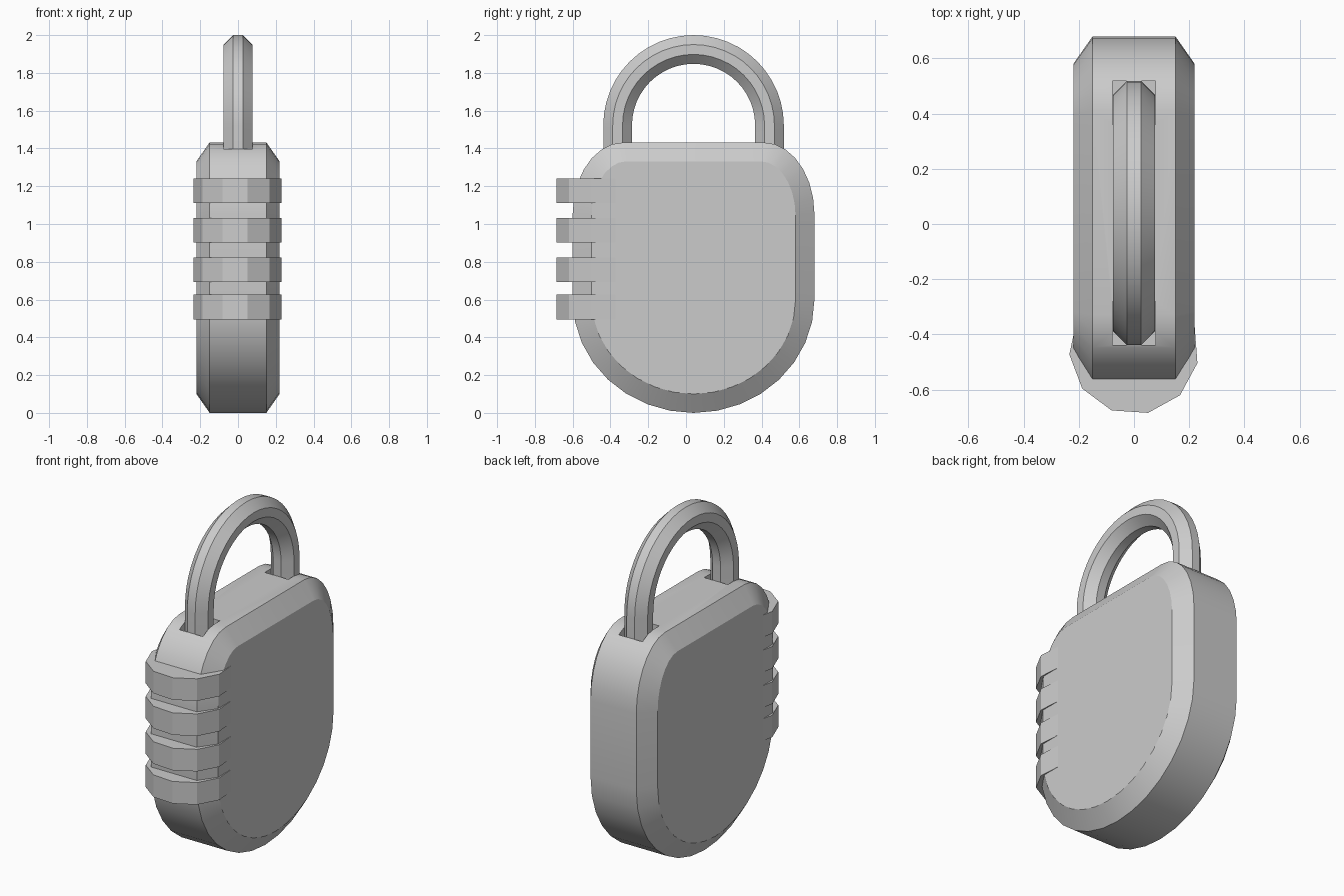
import bpy, bmesh, math

if "Cube" in bpy.data.objects:
    bpy.data.objects.remove(bpy.data.objects["Cube"])

CY = 0.04  # centre line of the body and shackle along y


def make_object(name, bm, smooth_angle=None):
    bmesh.ops.recalc_face_normals(bm, faces=bm.faces[:])
    me = bpy.data.meshes.new(name)
    bm.to_mesh(me)
    bm.free()
    ob = bpy.data.objects.new(name, me)
    bpy.context.collection.objects.link(ob)
    if smooth_angle:
        bpy.ops.object.select_all(action='DESELECT')
        ob.select_set(True)
        bpy.context.view_layer.objects.active = ob
        bpy.ops.object.shade_smooth_by_angle(angle=math.radians(smooth_angle))
    return ob


def loft(rings):
    """Bridge a list of equal-length rings and cap both ends."""
    bm = bmesh.new()
    vs = [[bm.verts.new(p) for p in r] for r in rings]
    n = len(vs[0])
    for a, b in zip(vs, vs[1:]):
        for i in range(n):
            j = (i + 1) % n
            bm.faces.new((a[i], a[j], b[j], b[i]))
    bm.faces.new(vs[0])
    bm.faces.new(vs[-1])
    return bm


def arc(cy, cz, ry, rz, a0, a1, n):
    return [(cy + ry * math.cos(t), cz + rz * math.sin(t))
            for t in (math.radians(a0 + (a1 - a0) * i / n) for i in range(n + 1))]


def body_outline(inset):
    w, low, top = 0.64 - inset, 0.60 - inset, 1.432 - inset
    ry, rz = 0.27 - inset * 0.85, 0.38 - inset * 0.9
    pts = arc(CY, 0.60, w, low, 180, 360, 16)
    pts += arc(CY + w - ry, top - rz, ry, rz, 0, 90, 7)
    pts += arc(CY - w + ry, top - rz, ry, rz, 90, 180, 7)
    return pts


# Body: rounded case with a wide chamfer on both faces
sections = [(-0.22, 0.1), (-0.15, 0), (0.15, 0), (0.22, 0.1)]
body = make_object("lock_body",
                   loft([[(x, y, z) for y, z in body_outline(d)] for x, d in sections]))

# Square sockets for the shackle legs
cut = bmesh.new()
for s in (-1, 1):
    res = bmesh.ops.create_cube(cut, size=1)
    bmesh.ops.scale(cut, vec=(0.155, 0.158, 0.3), verts=res['verts'])
    bmesh.ops.translate(cut, vec=(0, CY + s * 0.40, 1.50), verts=res['verts'])
cutter = make_object("socket_cutter", cut)
mod = body.modifiers.new("sockets", 'BOOLEAN')
mod.operation = 'DIFFERENCE'
mod.object = cutter
mod.solver = 'EXACT'
bpy.context.view_layer.objects.active = body
body.select_set(True)
bpy.ops.object.modifier_apply(modifier=mod.name)
bpy.data.objects.remove(cutter)
bpy.ops.object.select_all(action='DESELECT')
body.select_set(True)
bpy.context.view_layer.objects.active = body
bpy.ops.object.shade_smooth_by_angle(angle=math.radians(25))

# Shackle: octagonal bar swept along a U
h, f = 0.076, 0.026
octagon = [(h, f), (f, h), (-f, h), (-h, f), (-h, -f), (-f, -h), (f, -h), (h, -f)]
R, ZC, N = 0.402, 1.522, 24
path = [(CY + R, 1.34, 0)]
path += [(CY + R * math.cos(t), ZC + R * math.sin(t), t)
         for t in (math.pi * i / N for i in range(N + 1))]
path += [(CY - R, 1.34, math.pi)]
rings = [[(u, y + v * math.cos(t), z + v * math.sin(t)) for u, v in octagon]
         for y, z, t in path]
make_object("shackle", loft(rings), 30)

# Number wheels: four flat eleven-sided discs
for i, z in enumerate((0.495, 0.692, 0.902, 1.11)):
    angles = [math.radians(12.5 + 360 / 11 * k) for k in range(11)]
    ring = [(0.235 * math.sin(a), -0.455 - 0.235 * math.cos(a)) for a in angles]
    make_object(f"number_wheel_{i + 1}",
                loft([[(x, y, zz) for x, y in ring] for zz in (z, z + 0.131)]))
